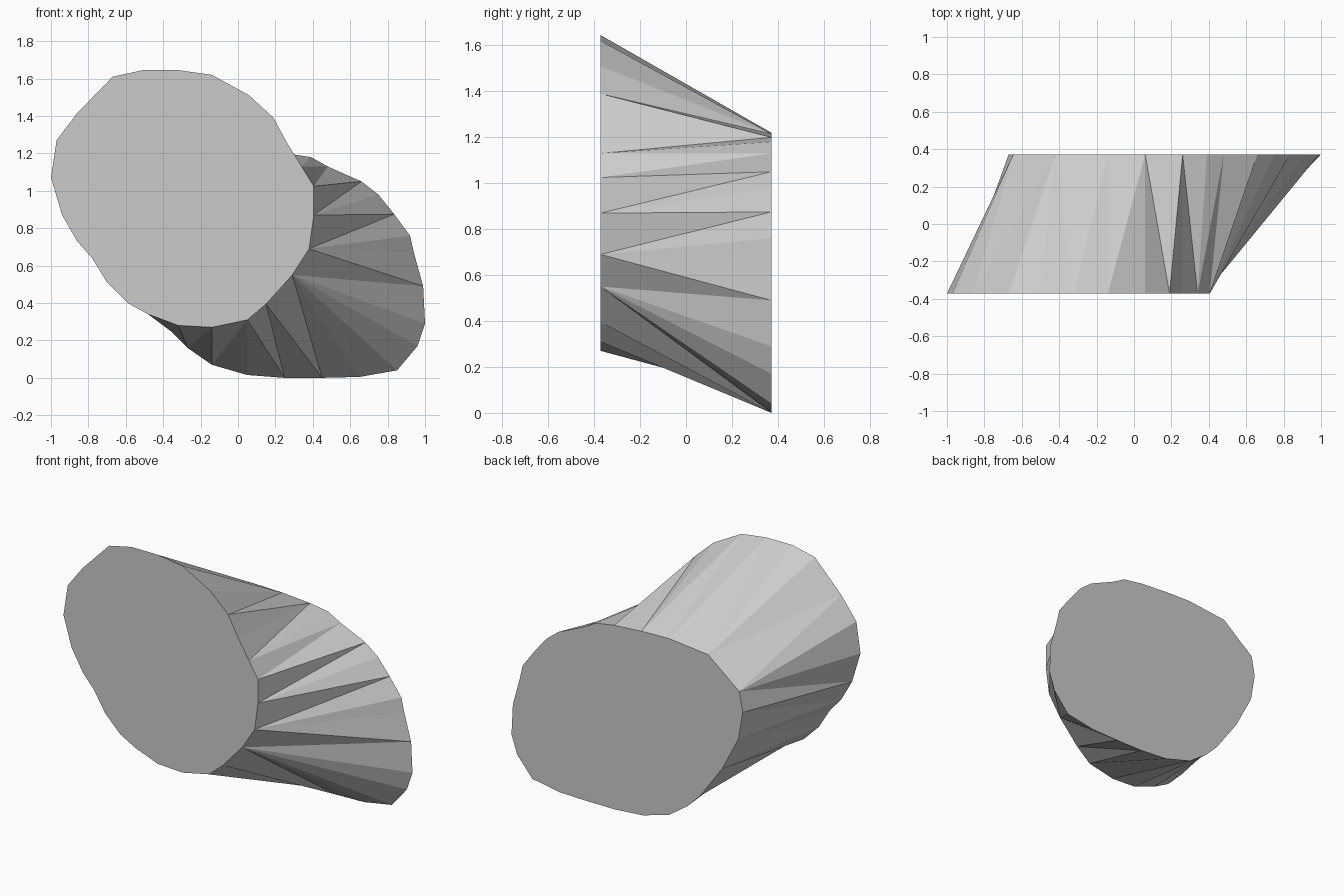
import bpy, bmesh
from mathutils import Vector

if "Cube" in bpy.data.objects:
    bpy.data.objects.remove(bpy.data.objects["Cube"])

HALF_DEPTH = 0.372

# Front and back outlines (x, z), both clockwise from the top
FRONT = [(-.14, 1.62), (.06, 1.51), (.19, 1.39), (.26, 1.26), (.34, 1.13), (.405, 1.025),
         (.405, .87), (.38, .69), (.29, .55), (.15, .395), (.05, .31), (-.14, .27),
         (-.32, .28), (-.48, .34), (-.59, .40), (-.70, .51), (-.78, .64), (-.86, .73),
         (-.94, .87), (-1.0, 1.07), (-.97, 1.27), (-.86, 1.415), (-.67, 1.61),
         (-.51, 1.645), (-.32, 1.645)]
BACK = [(.06, 1.215), (.26, 1.20), (.39, 1.18), (.48, 1.13), (.66, 1.05), (.75, .98),
        (.835, .875), (.92, .76), (.94, .67), (.99, .49), (1.0, .29), (.96, .17),
        (.85, .04), (.65, .005), (.45, 0), (.25, 0), (.05, .015), (-.14, .07),
        (-.27, .16), (-.36, .25), (-.52, .47), (-.64, .70), (-.67, .88),
        (-.645, 1.01), (-.42, 1.19), (-.14, 1.22)]


def ring(bm, outline, y):
    return [bm.verts.new((x, y, z)) for x, z in outline]


def bridge(bm, a, b):
    """Triangle strip between two rings, always taking the shorter diagonal."""
    i = j = 0
    na, nb = len(a), len(b)
    while i < na or j < nb:
        p, q = a[i % na], b[j % nb]
        pn, qn = a[(i + 1) % na], b[(j + 1) % nb]
        step_a = j == nb or (i < na and (pn.co - q.co).length < (p.co - qn.co).length)
        if step_a:
            bm.faces.new((p, pn, q))
            i += 1
        else:
            bm.faces.new((p, qn, q))
            j += 1


# Slanted faceted block: two flat ends joined by triangular side facets
bm = bmesh.new()
front = ring(bm, FRONT, -HALF_DEPTH)
back = ring(bm, BACK, HALF_DEPTH)
bridge(bm, front, back)
bm.faces.new(front)
bm.faces.new(back)
bmesh.ops.recalc_face_normals(bm, faces=bm.faces)

mesh = bpy.data.meshes.new("slanted_block")
bm.to_mesh(mesh)
bm.free()
bpy.context.collection.objects.link(bpy.data.objects.new("slanted_block", mesh))
